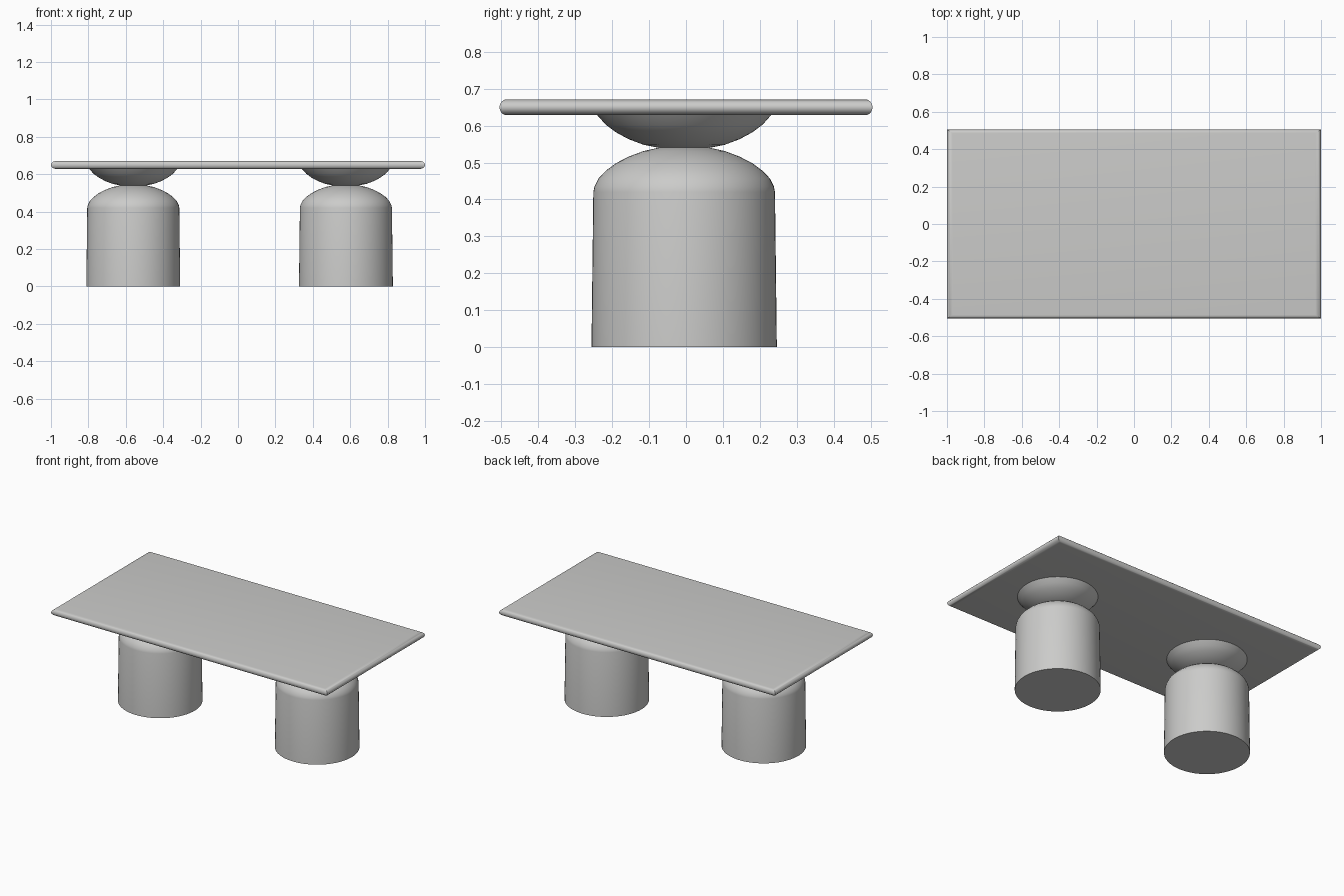
import bpy, bmesh, math

if "Cube" in bpy.data.objects:
    bpy.data.objects.remove(bpy.data.objects["Cube"])

stone = bpy.data.materials.new("light_grey")
stone.diffuse_color = (0.6, 0.6, 0.59, 1)
stone.use_nodes = True
stone.node_tree.nodes["Principled BSDF"].inputs["Base Color"].default_value = stone.diffuse_color


def finish(bm, name, angle=35):
    bmesh.ops.recalc_face_normals(bm, faces=bm.faces)
    me = bpy.data.meshes.new(name)
    bm.to_mesh(me)
    bm.free()
    ob = bpy.data.objects.new(name, me)
    bpy.context.collection.objects.link(ob)
    me.materials.append(stone)
    bpy.ops.object.select_all(action='DESELECT')
    ob.select_set(True)
    bpy.context.view_layer.objects.active = ob
    bpy.ops.object.shade_smooth_by_angle(angle=math.radians(angle))
    return ob


def loft(rings, name, angle=35):
    # bridge successive closed rings and cap both ends
    bm = bmesh.new()
    vs = [[bm.verts.new(p) for p in ring] for ring in rings]
    n = len(vs[0])
    for a, b in zip(vs, vs[1:]):
        for i in range(n):
            j = (i + 1) % n
            bm.faces.new((a[i], a[j], b[j], b[i]))
    bm.faces.new(vs[0][::-1])
    bm.faces.new(vs[-1])
    return finish(bm, name, angle)


def lathe(profile, cx, cy, name, n=64):
    return loft([[(cx + r * math.cos(2 * math.pi * i / n),
                   cy + r * math.sin(2 * math.pi * i / n), z) for i in range(n)]
                 for r, z in profile], name)


# tabletop: mitred rectangle with a rounded edge
HX, HY, Z0, Z1 = 1.0, 0.505, 0.628, 0.671
rings = []
for k in range(13):
    t = -math.pi / 2 + math.pi * k / 12
    inset = 1 - math.cos(t)
    x, y = HX - 0.03 * inset, HY - 0.02 * inset
    z = (Z0 + Z1) / 2 + (Z1 - Z0) / 2 * math.sin(t)
    rings.append([(-x, -y, z), (x, -y, z), (x, y, z), (-x, y, z)])
loft(rings, "tabletop")

# two domed drums, each carrying a shallow bowl that meets the tabletop
DRUM = [(0.251, 0), (0.246, 0.42), (0.243, 0.435), (0.232, 0.457), (0.212, 0.478),
        (0.185, 0.498), (0.15, 0.516), (0.11, 0.531), (0.07, 0.54)]
BOWL = [(0.07, 0.54), (0.11, 0.548), (0.15, 0.563), (0.185, 0.582),
        (0.212, 0.602), (0.237, 0.63)]
for side, x in (("left", -0.56), ("right", 0.577)):
    lathe(DRUM, x, -0.005, side + "_drum")
    lathe(BOWL, x, -0.005, side + "_bowl")
